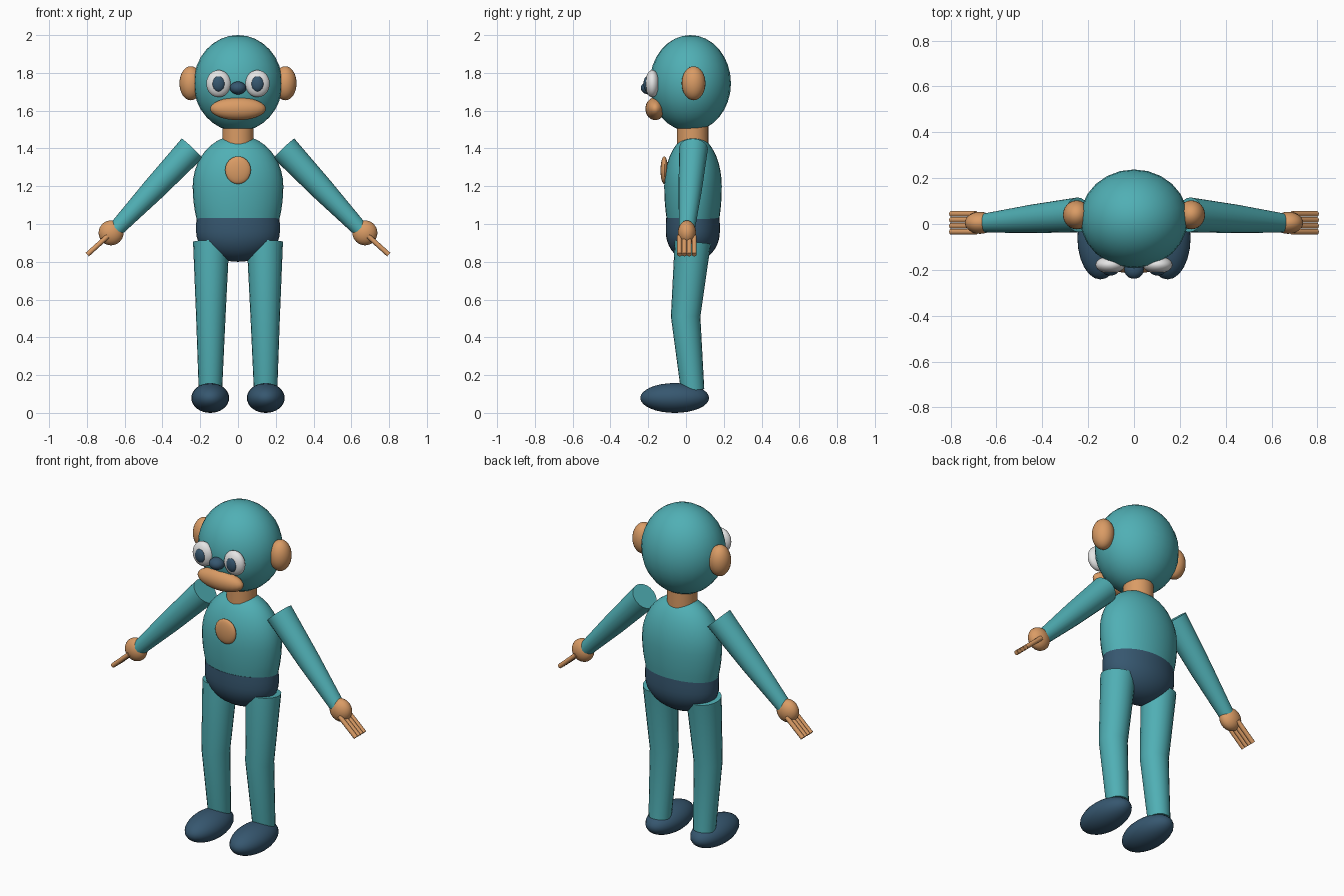
import bpy, bmesh, math
from mathutils import Vector

if "Cube" in bpy.data.objects:
    bpy.data.objects.remove(bpy.data.objects["Cube"])


def material(name, color):
    m = bpy.data.materials.new(name)
    m.diffuse_color = (*color, 1)
    m.use_nodes = True
    m.node_tree.nodes["Principled BSDF"].inputs["Base Color"].default_value = m.diffuse_color
    return m


TEAL = material("teal", (0.08, 0.43, 0.46))
TAN = material("tan", (0.70, 0.33, 0.13))
NAVY = material("navy", (0.037, 0.095, 0.16))
WHITE = material("white", (0.78, 0.78, 0.78))


def finish(name, bm, mat):
    bmesh.ops.recalc_face_normals(bm, faces=bm.faces)
    mesh = bpy.data.meshes.new(name)
    bm.to_mesh(mesh)
    bm.free()
    mesh.materials.append(mat)
    ob = bpy.data.objects.new(name, mesh)
    bpy.context.collection.objects.link(ob)
    bpy.ops.object.select_all(action='DESELECT')
    ob.select_set(True)
    bpy.context.view_layer.objects.active = ob
    bpy.ops.object.shade_smooth_by_angle(angle=math.radians(40))
    return ob


def ellipsoid(name, center, radii, mat, seg=24, rings=16):
    bm = bmesh.new()
    bmesh.ops.create_uvsphere(bm, u_segments=seg, v_segments=rings, radius=1)
    for v in bm.verts:
        v.co = Vector(center) + Vector([a * b for a, b in zip(v.co, radii)])
    return finish(name, bm, mat)


def tube(name, points, radii, mat, seg=20):
    """Capped round limb through the points, with a radius at each point."""
    bm = bmesh.new()
    pts = [Vector(p) for p in points]
    rings = []
    for i, (p, r) in enumerate(zip(pts, radii)):
        t = (pts[min(i + 1, len(pts) - 1)] - pts[max(i - 1, 0)]).normalized()
        u = Vector((0, 1, 0)).cross(t).normalized()
        w = t.cross(u)
        angles = [2 * math.pi * k / seg for k in range(seg)]
        rings.append([bm.verts.new(p + r * (math.cos(a) * u + math.sin(a) * w)) for a in angles])
    for a, b in zip(rings, rings[1:]):
        for k in range(seg):
            n = (k + 1) % seg
            bm.faces.new((a[k], a[n], b[n], b[k]))
    bm.faces.new(rings[0])
    bm.faces.new(rings[-1])
    return finish(name, bm, mat)


def lathe(name, profile, y, depth, mat, seg=32):
    """Closed body of (radius, z) rings, flattened in y by depth."""
    bm = bmesh.new()
    rings = []
    for r, z in profile:
        angles = [2 * math.pi * k / seg for k in range(seg)]
        rings.append([bm.verts.new((r * math.cos(a), y + depth * r * math.sin(a), z)) for a in angles])
    for a, b in zip(rings, rings[1:]):
        for k in range(seg):
            n = (k + 1) % seg
            bm.faces.new((a[k], a[n], b[n], b[k]))
    bm.faces.new(rings[0])
    bm.faces.new(rings[-1])
    return finish(name, bm, mat)


def arc(r, z, height, start, end, n):
    """Quarter-ellipse profile points between two angles in degrees."""
    out = []
    for i in range(n + 1):
        a = math.radians(start + (end - start) * i / n)
        out.append((max(r * math.cos(a), 0.002), z + height * math.sin(a)))
    return out


# Torso, hips and neck
lathe("torso", arc(0.24, 1.20, 0.43, -24, 0, 4) + arc(0.24, 1.20, 0.27, 0, 90, 10)[1:],
      0.037, 0.635, TEAL)
lathe("hips", arc(0.222, 0.96, 0.16, -90, 0, 10) + [(0.222, 0.995), (0.219, 1.033)],
      0.036, 0.645, NAVY)
tube("neck", [(0, 0.035, 1.42), (0, 0.035, 1.54)], [0.083, 0.083], TAN, 24)
ellipsoid("chest_patch", (0, -0.115, 1.285), (0.068, 0.02, 0.073), TAN)

# Head and face
ellipsoid("head", (0, 0.023, 1.745), (0.235, 0.215, 0.255), TEAL)
ellipsoid("nose", (0, -0.197, 1.72), (0.043, 0.042, 0.034), NAVY)
ellipsoid("mouth", (0, -0.163, 1.61), (0.147, 0.052, 0.06), TAN)

# Mirrored parts
for side, s in (("left", 1), ("right", -1)):
    ellipsoid(side + "_ear", (s * 0.25, 0.04, 1.745), (0.06, 0.063, 0.09), TAN)
    ellipsoid(side + "_eye", (s * 0.103, -0.178, 1.743), (0.065, 0.038, 0.072), WHITE)
    ellipsoid(side + "_pupil", (s * 0.103, -0.205, 1.742), (0.033, 0.02, 0.041), NAVY)
    tube(side + "_arm",
         [(s * 0.243, 0.04, 1.40), (s * 0.45, 0.022, 1.18), (s * 0.647, 0.005, 0.972)],
         [0.076, 0.062, 0.042], TEAL)
    ellipsoid(side + "_hand", (s * 0.672, 0.005, 0.953), (0.066, 0.048, 0.066), TAN)
    for i in range(4):
        y = 0.005 + (i - 1.5) * 0.026
        tube(f"{side}_finger_{i + 1}", [(s * 0.69, y, 0.935), (s * 0.798, y, 0.838)],
             [0.013, 0.013], TAN, 10)
    tube(side + "_leg",
         [(s * 0.142, 0.036, 0.905), (s * 0.144, -0.002, 0.51), (s * 0.146, 0.035, 0.12)],
         [0.096, 0.078, 0.062], TEAL)
    ellipsoid(side + "_foot", (s * 0.147, -0.06, 0.079), (0.1, 0.182, 0.079), NAVY)
